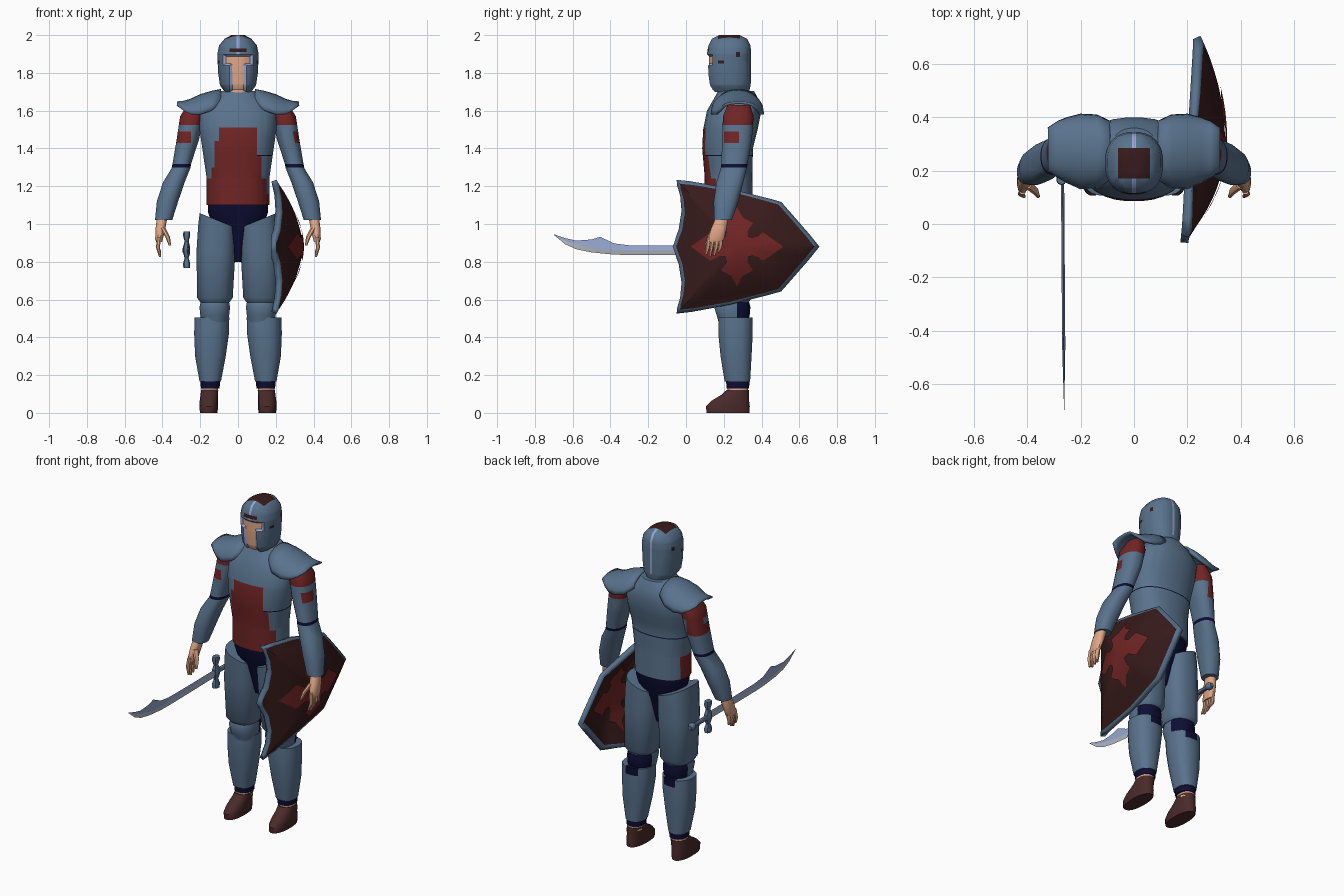
import bpy, bmesh, math
from mathutils import Vector

cube = bpy.data.objects.get("Cube")
if cube:
    bpy.data.objects.remove(cube)

PALETTE = {
    "armor_blue": (0.10, 0.17, 0.265), "cloth_red": (0.165, 0.018, 0.018),
    "boot_brown": (0.068, 0.023, 0.023), "shield_brown": (0.04, 0.011, 0.011),
    "navy": (0.004, 0.004, 0.034), "skin": (0.76, 0.39, 0.24),
    "trim_lavender": (0.30, 0.38, 0.63), "blade_grey": (0.50, 0.53, 0.58)}
MATS = {}
for label, rgb in PALETTE.items():
    m = bpy.data.materials.new(label)
    m.use_nodes = True
    m.diffuse_color = (*rgb, 1)
    m.node_tree.nodes["Principled BSDF"].inputs["Base Color"].default_value = (*rgb, 1)
    MATS[label] = m
NAMES = list(PALETTE)


def finish(name, bm, paint="armor_blue", cuts=(), hook=None, angle=40):
    """Cut along axis planes, colour faces by a rule, and make the object."""
    for axis, value in cuts:
        normal = Vector((0, 0, 0))
        normal[axis] = 1
        bmesh.ops.bisect_plane(bm, geom=bm.verts[:] + bm.edges[:] + bm.faces[:],
                               plane_co=normal * value, plane_no=normal)
    bmesh.ops.recalc_face_normals(bm, faces=bm.faces)
    labels = [paint(f.calc_center_median()) if callable(paint) else paint for f in bm.faces]
    for f, label in zip(bm.faces, labels):
        f.material_index = NAMES.index(label)
    if hook:
        hook(bm)
    mesh = bpy.data.meshes.new(name)
    used = sorted({f.material_index for f in bm.faces})
    for f in bm.faces:
        f.material_index = used.index(f.material_index)
    bm.to_mesh(mesh)
    bm.free()
    for i in used:
        mesh.materials.append(MATS[NAMES[i]])
    mesh.shade_smooth()
    mesh.set_sharp_from_angle(angle=math.radians(angle))
    ob = bpy.data.objects.new(name, mesh)
    bpy.context.collection.objects.link(ob)
    return ob


def bridge(bm, rings, closed=True):
    for a, b in zip(rings, rings[1:]):
        n = len(a)
        for i in range(n if closed else n - 1):
            j = (i + 1) % n
            bm.faces.new((a[i], a[j], b[j], b[i]))


def loft(name, rings, paint="armor_blue", s=1, n=20, power=2.3, **kw):
    """Stack of rounded sections: centre x, centre y, z, radius x, radius y, tilt."""
    bm = bmesh.new()
    loops = []
    for cx, cy, z, rx, ry, *tilt in rings:
        loop = []
        for k in range(n):
            t = math.tau * (k + 0.5) / n
            c, d = math.cos(t), math.sin(t)
            x = rx * math.copysign(abs(c) ** (2 / power), c)
            y = ry * math.copysign(abs(d) ** (2 / power), d)
            loop.append(bm.verts.new((s * (cx + x), cy + y, z + (tilt[0] * x if tilt else 0))))
        loops.append(loop)
    bridge(bm, loops)
    bm.faces.new(loops[0])
    bm.faces.new(loops[-1])
    return finish(name, bm, paint, **kw)


# Torso with torn red tunic panel
def torso_paint(c):
    if 1.36 < c.z < 1.366 and (c.y > 0.2 or c.x > 0.1):
        return "navy"
    if c.z < 1.24:
        red = (c.x < 0 and c.y < 0.28) or (c.x < 0.15 and c.y < 0.2) or (c.z < 1.16 and c.y < 0.2)
    else:
        right = 0.125 if c.z < 1.36 else 0.10
        left = -0.14 if c.z < 1.30 else -0.125 if c.z < 1.44 else -0.10
        red = c.y < 0.2 and c.z < 1.51 and left < c.x < right
    return "cloth_red" if red else "armor_blue"


loft("torso", [(0, .227, 1.10, .168, .127), (0, .225, 1.25, .168, .127), (0, .22, 1.40, .19, .135),
               (0, .235, 1.50, .205, .145), (0, .255, 1.60, .205, .145), (0, .265, 1.66, .15, .12),
               (0, .265, 1.705, .09, .095)], torso_paint, n=28,
     cuts=[(2, v) for v in (1.16, 1.24, 1.30, 1.36, 1.366, 1.44, 1.51)]
     + [(0, v) for v in (-.14, -.125, -.10, 0, .10, .125, .15)] + [(1, .2), (1, .28)])
loft("hips", [(0, .23, .80, .02, .05), (0, .23, .92, .05, .08), (0, .23, 1.0, .14, .095),
              (0, .228, 1.06, .16, .112), (0, .228, 1.12, .162, .118)], "navy")
loft("neck", [(0, .245, 1.66, .075, .08), (0, .245, 1.75, .075, .08)], "skin")


# Helmet with sunken face opening, centre crest and worn patches
def face_opening(c):
    return c.y < .2 and ((abs(c.x) < .08 and 1.84 < c.z < 1.898)
                         or (abs(c.x) < .045 and 1.70 < c.z < 1.84))


def helmet_paint(c):
    if face_opening(c):
        return "skin"
    if abs(c.x) < .06 and .17 < c.y < .285 and c.z > 1.96:
        return "shield_brown"
    if abs(c.x) < .045 and c.y < .17 and 1.91 < c.z < 1.93:
        return "shield_brown"
    if abs(c.x) > .06 and ((1.885 < c.z < 1.91 and .265 < c.y < .285)
                           or (1.85 < c.z < 1.865 and .17 < c.y < .2)):
        return "shield_brown"
    if abs(c.x) < .007 and c.z > 1.74:
        return "trim_lavender"
    return "armor_blue"


def sink_face(bm):
    faces = [f for f in bm.faces if face_opening(f.calc_center_median())]
    rim = bmesh.ops.inset_region(bm, faces=faces, thickness=.011, depth=-.012)
    for f in rim["faces"]:
        f.material_index = NAMES.index("trim_lavender")


loft("helmet", [(0, .235, 1.70, .072, .10), (0, .23, 1.735, .096, .113), (0, .228, 1.80, .106, .118),
                (0, .228, 1.90, .11, .118), (0, .23, 1.945, .101, .112), (0, .23, 1.98, .072, .094),
                (0, .23, 2.0, .035, .055)], helmet_paint, n=28, hook=sink_face,
     cuts=[(2, v) for v in (1.74, 1.84, 1.85, 1.865, 1.885, 1.898, 1.91, 1.93)]
     + [(0, v) for v in (-.08, -.06, -.045, -.007, .007, .045, .06, .08)]
     + [(1, v) for v in (.17, .2, .265, .285)])


# Limbs, mirrored
def arm_paint(c):
    if 1.30 < c.z < 1.317:
        return "navy"
    if c.x < 0:
        red = c.z > 1.43 and abs(c.x) > .25 and not (1.49 < c.z < 1.525 and c.y < .28)
    else:
        red = 1.43 < c.z < 1.49 and .2 < c.y < .28 and c.x > .26
    return "cloth_red" if red or c.z > 1.525 else "armor_blue"


def knee_paint(c):
    return "navy" if c.y > .27 and c.z < .585 else "armor_blue"


def shin_paint(c):
    return "navy" if c.y > .3 and c.z > .46 and .09 < abs(c.x) < .17 else "armor_blue"


for s, side in ((1, "left_"), (-1, "right_")):
    loft(side + "thigh", [(.122, .245, .585, .078, .088), (.122, .243, .61, .095, .106),
                          (.117, .235, .85, .104, .118), (.112, .232, .97, .10, .124, .2),
                          (.109, .23, 1.02, .095, .124, .4)], s=s, power=2.6)
    loft(side + "knee", [(.123, .25, .48, .07, .078), (.123, .25, .515, .077, .088),
                         (.123, .245, .56, .082, .097), (.122, .248, .605, .072, .083)],
         knee_paint, s=s, cuts=[(1, .27), (2, .585)])
    loft(side + "shin_guard", [(.147, .272, .165, .057, .068), (.146, .265, .30, .082, .083),
                               (.14, .262, .42, .093, .092), (.138, .262, .505, .093, .092)],
         shin_paint, s=s, cuts=[(2, .46), (1, .3), (0, .09 * s), (0, .17 * s)])
    loft(side + "cuff", [(.147, .275, .13, .05, .06), (.147, .273, .19, .055, .064)], "navy", s=s)
    loft(side + "ankle", [(.15, .275, .10, .045, .055), (.15, .275, .14, .045, .055)], "skin", s=s)
    loft(side + "boot", [(.155, .222, 0, .047, .115), (.155, .222, .035, .05, .117),
                         (.154, .235, .065, .049, .10), (.152, .26, .095, .047, .075),
                         (.15, .273, .12, .046, .06)], "boot_brown", s=s)
    loft(side + "arm", [(.23, .28, 1.63, .04, .06), (.245, .277, 1.57, .062, .082),
                        (.265, .27, 1.45, .06, .08), (.297, .257, 1.32, .05, .07),
                        (.302, .253, 1.295, .05, .07), (.34, .232, 1.22, .058, .072),
                        (.373, .212, 1.12, .057, .066), (.394, .195, 1.02, .046, .048)],
         arm_paint, s=s, cuts=[(2, v) for v in (1.30, 1.317, 1.43, 1.49, 1.525)]
         + [(1, .2), (1, .28), (0, .25 * s), (0, .26 * s)])
    loft(side + "palm", [(.402, .19, 1.03, .028, .035), (.41, .175, .98, .027, .042),
                         (.418, .158, .92, .021, .044), (.417, .153, .905, .016, .04)],
         "skin", s=s, n=12)
    for i in range(4):
        y, drop = .122 + .022 * i, (.01, 0, .008, .025)[i]
        loft(side + "finger_%d" % (i + 1),
             [(.418, y, .93, .012, .012), (.424, y - .008, .875, .011, .011),
              (.412, y - .018, .825 + drop, .006, .007)], "skin", s=s, n=8)
    loft(side + "thumb", [(.40, .15, .98, .016, .018), (.372, .125, .93, .013, .014),
                          (.36, .105, .885, .007, .008)], "skin", s=s, n=8)

    # Flared shoulder plate: arched sections stepping outward
    bm = bmesh.new()
    arches = []
    for x, cy, ry, top, low in ((.09, .275, .105, 1.708, 1.64), (.14, .272, .132, 1.698, 1.60),
                                (.20, .272, .135, 1.68, 1.58), (.25, .277, .117, 1.656, 1.58),
                                (.285, .28, .10, 1.646, 1.598), (.322, .28, .075, 1.642, 1.625)):
        arches.append([bm.verts.new((s * x, cy - ry * math.cos(t),
                                     low + (top - low) * abs(math.sin(t))))
                       for k in range(13) for t in (math.pi * k / 12,)])
    bridge(bm, arches, closed=False)
    plate = finish(side + "shoulder_plate", bm)
    mod = plate.modifiers.new("thickness", "SOLIDIFY")
    mod.thickness, mod.offset = .014, 0

# Domed shield with a flat rim
CY, CZ = .27, .88


def dome(y, z):
    u, w = y - CY, abs(z - CZ)
    reach = max(-u / .31, (w + .22 * u) / .281, (w + 1.15 * u) / .4945)
    return .19 + .06 * (y + .06) + .115 * max(0, 1 - reach ** 2)


def patch(name, outline, factors, offset, paint, split=4):
    """Concentric copies of an outline laid on the shield dome."""
    edge = []
    for (y0, z0), (y1, z1) in zip(outline, outline[1:] + outline[:1]):
        edge += [(y0 + (y1 - y0) * k / split, z0 + (z1 - z0) * k / split) for k in range(split)]
    bm = bmesh.new()
    loops = []
    for f in factors:
        spots = [(CY + (y - CY) * f, CZ + (z - CZ) * f) for y, z in edge]
        loops.append([bm.verts.new((dome(y, z) + offset, y, z)) for y, z in spots])
    bridge(bm, loops)
    bm.faces.new(loops[-1])

    def rim(bm):
        bm.faces.ensure_lookup_table()
        for f in bm.faces[:len(edge)]:
            f.material_index = NAMES.index("armor_blue")
    return finish(name, bm, paint, hook=rim if name == "shield" else None)


half = [(-.07, .88), (-.03, .97), (-.015, 1.07), (-.022, 1.15), (-.045, 1.23),
        (.23, 1.185), (.50, 1.11), (.70, .88)]
outline = half + [(y, 2 * CZ - z) for y, z in half[-2:0:-1]]
shield = patch("shield", outline, (1, .94, .82, .7, .58, .45, .3, .15, .03), 0, "shield_brown")
mod = shield.modifiers.new("thickness", "SOLIDIFY")
mod.thickness, mod.offset = .03, 0

quarter = [(.245, 0), (.14, .075), (.105, .042), (.06, .055), (.05, .10), (.085, .125),
           (.03, .155), (0, .21)]
upper = quarter + [(-y, z) for y, z in quarter[-2::-1]]
cross = [(CY + y, CZ + z) for y, z in upper + [(y, -z) for y, z in upper[-2:0:-1]]]
for label, off in (("front_emblem", .023), ("back_emblem", -.023)):
    patch(label, cross, (1, .8, .6, .4, .2, .04), off, "cloth_red", 2)

# Curved sword: diamond-section blade, darker spine and bright cutting edge
bm = bmesh.new()
sections = []
for y, top, mid, low in ((.17, .885, .86, .838), (-.1, .885, .86, .836), (-.30, .887, .86, .836),
                         (-.38, .897, .862, .838), (-.455, .932, .867, .845), (-.50, .918, .875, .85),
                         (-.58, .912, .893, .866), (-.64, .925, .912, .893), (-.70, .946, .944, .942)):
    x, w = -.268 + .007 * (.17 - y), .006 * min(1, (y + .71) * 4)
    sections.append([bm.verts.new(p) for p in ((x, y, top), (x + w, y, mid),
                                               (x, y, low), (x - w, y, mid))])
bridge(bm, sections)
bm.faces.new(sections[0])
bm.faces.new(sections[-1])


def tone_blade(bm):
    for i, f in enumerate(bm.faces):
        f.material_index = NAMES.index("blade_grey" if i % 4 in (1, 2) else "trim_lavender")


finish("sword_blade", bm, hook=tone_blade, angle=15)
loft("sword_guard", [(-.272, .172, z, r, r * 1.3) for z, r in
                     ((.768, .018), (.79, .02), (.82, .011), (.848, .02), (.878, .02),
                      (.908, .011), (.938, .02), (.96, .018))], n=10)
grip = loft("sword_grip", [(0, 0, z, r, r) for z, r in
                           ((0, .014), (.12, .012), (.13, .02), (.15, .022), (.165, .012))], n=10)
grip.rotation_euler.x = -math.pi / 2
grip.location = (-.274, .19, .862)
